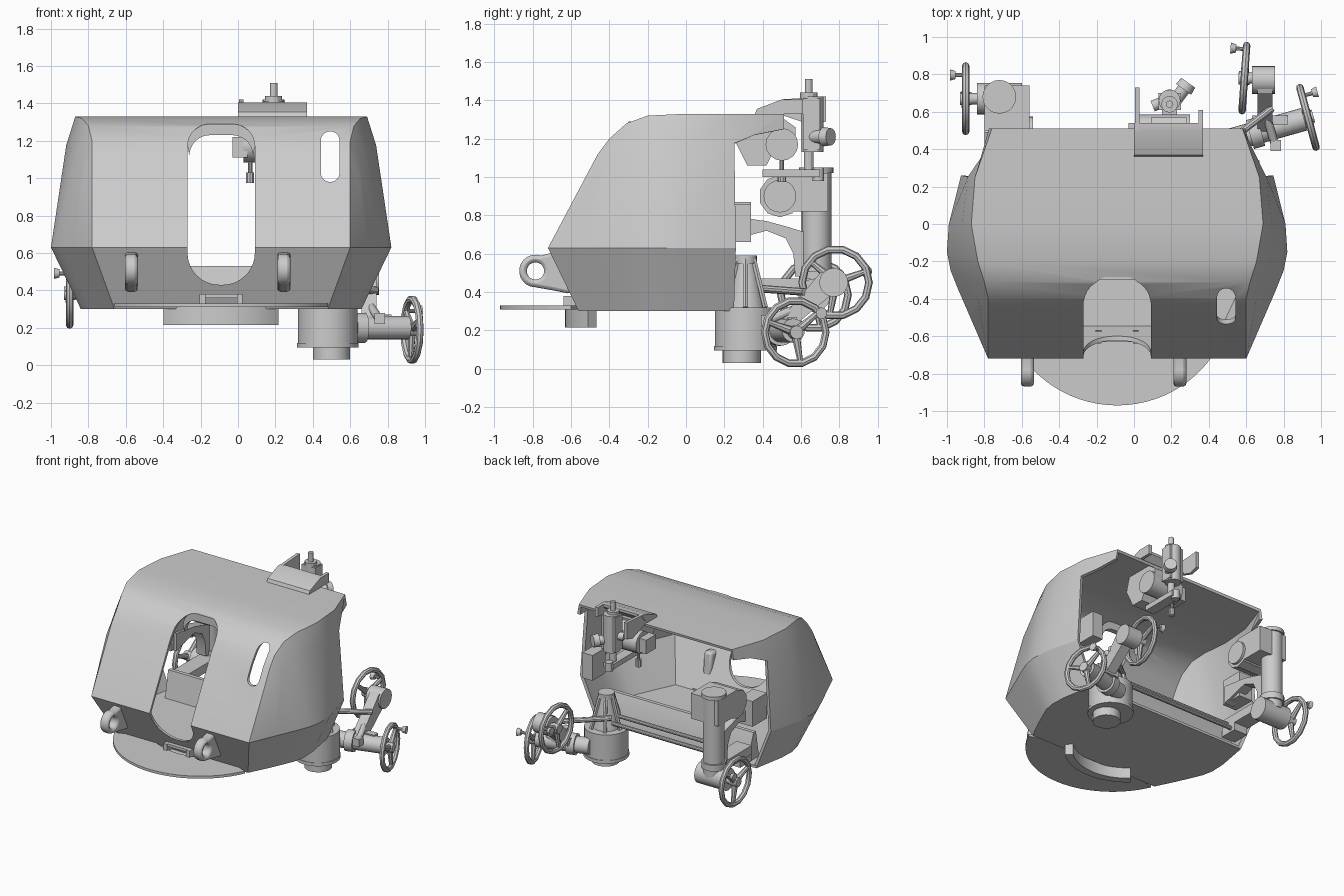
import bpy, bmesh, math
from mathutils import Vector, Matrix

if "Cube" in bpy.data.objects:
    bpy.data.objects.remove(bpy.data.objects["Cube"])

CX = -0.09  # centre line of the shield


def make(name, bm):
    me = bpy.data.meshes.new(name)
    bm.to_mesh(me)
    bm.free()
    ob = bpy.data.objects.new(name, me)
    bpy.context.collection.objects.link(ob)
    return ob


def prism(name, pts, axis, a, b):
    """Extrude a 2D outline along axis: x takes (y,z), y takes (x,z), z takes (x,y)."""
    put = {'x': lambda p, t: (t, p[0], p[1]), 'y': lambda p, t: (p[0], t, p[1]),
           'z': lambda p, t: (p[0], p[1], t)}[axis]
    bm = bmesh.new()
    lo = [bm.verts.new(put(p, a)) for p in pts]
    hi = [bm.verts.new(put(p, b)) for p in pts]
    n = len(pts)
    bm.faces.new(lo)
    bm.faces.new(hi[::-1])
    for i in range(n):
        bm.faces.new((lo[i], lo[(i + 1) % n], hi[(i + 1) % n], hi[i]))
    bmesh.ops.recalc_face_normals(bm, faces=bm.faces)
    return make(name, bm)


def box(name, x0, x1, y0, y1, z0, z1):
    return prism(name, [(x0, y0), (x1, y0), (x1, y1), (x0, y1)], 'z', z0, z1)


def cyl(name, p, q, r, r2=None, seg=20):
    p, q = Vector(p), Vector(q)
    d = q - p
    m = Matrix.Translation((p + q) / 2) @ d.to_track_quat('Z', 'Y').to_matrix().to_4x4()
    bm = bmesh.new()
    bmesh.ops.create_cone(bm, cap_ends=True, segments=seg, radius1=r,
                          radius2=r if r2 is None else r2, depth=d.length, matrix=m)
    return make(name, bm)


def arc(cx, cy, r, a0, a1, n):
    return [(cx + r * math.cos(math.radians(a0 + (a1 - a0) * i / n)),
             cy + r * math.sin(math.radians(a0 + (a1 - a0) * i / n))) for i in range(n + 1)]


def slot(cx, z0, z1, half, rb, rt):
    return (arc(cx - half + rb, z0 + rb, rb, 180, 270, 8) + arc(cx + half - rb, z0 + rb, rb, 270, 360, 8)
            + arc(cx + half - rt, z1 - rt, rt, 0, 90, 8) + arc(cx - half + rt, z1 - rt, rt, 90, 180, 8))


def cut(ob, cutter):
    mod = ob.modifiers.new("cut", 'BOOLEAN')
    mod.operation, mod.object, mod.solver = 'DIFFERENCE', cutter, 'EXACT'
    bpy.context.view_layer.objects.active = ob
    bpy.ops.object.modifier_apply(modifier=mod.name)
    bpy.data.objects.remove(cutter)


def handwheel(name, c, normal, r, turn):
    c, n = Vector(c), Vector(normal).normalized()
    rot = n.to_track_quat('Z', 'Y')
    bpy.ops.mesh.primitive_torus_add(location=c, rotation=rot.to_euler(), major_radius=r - .02,
                                     minor_radius=.02, major_segments=14, minor_segments=8)
    bpy.context.object.name = name + "_rim"
    spoke = lambda a: rot @ Vector((math.cos(a), math.sin(a), 0))
    for i in range(3):
        cyl(name + "_spoke", c, c + spoke(turn + i * math.tau / 3) * (r - .02), .024, .014, 8)
    cyl(name + "_hub", c - n * .03, c + n * .03, .035)
    k = c + spoke(turn) * (r - .03)
    cyl(name + "_handle", k, k + n * .07, .011, seg=10)
    cyl(name + "_knob", k + n * .055, k + n * .085, .022, .03, 12)


# armoured shield: centre strip edge A, upper bulge M, waist W, bottom B
A = [(.57, -.56, .30), (.69, -.72, .63), (.69, -.46, 1.12), (.69, -.40, 1.2), (.71, -.31, 1.28),
     (.745, -.2, 1.32), (.78, 0, 1.33), (.76, .25, 1.33), (.67, .51, 1.33)]
W = [A[1], (.785, -.5, .63), (.85, -.35, .63), (.89, -.25, .63), (.91, -.15, .63), (.90, 0, .63), (.835, .26, .63)]
B = [A[0], (.64, -.42, .3), (.69, -.31, .3), (.73, -.22, .3), (.75, -.13, .3), (.745, 0, .3), (.70, .25, .3)]
M = [A[1]] + [tuple(Vector(w).lerp(Vector(a), .78) + Vector((.022, 0, 0))) for w, a in zip(W[1:], A[2:8])]
bm = bmesh.new()


def face(*pts):
    bm.faces.new([bm.verts.new(p) for p in dict.fromkeys(pts)])


def at(p, s):
    return (CX + s * p[0], p[1], p[2])


for a, b in zip(A, A[1:]):
    face(at(a, -1), at(a, 1), at(b, 1), at(b, -1))
for s in (-1, 1):
    for i in range(6):
        for lo, hi in ((B, W), (W, M), (M, A[1:])):
            face(at(lo[i], s), at(lo[i + 1], s), at(hi[i + 1], s), at(hi[i], s))
    e0, e1 = (.725, .36, 1.22), (.685, .51, 1.25)
    face(at(M[6], s), at(e0, s), at(e1, s), at(A[8], s), at(A[7], s))
bmesh.ops.remove_doubles(bm, verts=bm.verts, dist=.0005)
bmesh.ops.recalc_face_normals(bm, faces=bm.faces)
if max(bm.faces, key=lambda f: f.calc_center_median().z).normal.z < 0:
    bmesh.ops.reverse_faces(bm, faces=bm.faces)
shield = make("shield", bm)
sol = shield.modifiers.new("thickness", 'SOLIDIFY')
sol.thickness, sol.offset = .025, -1
bpy.context.view_layer.objects.active = shield
bpy.ops.object.modifier_apply(modifier=sol.name)
# gun opening and sight window
cut(shield, prism("gun_opening_cutter", slot(CX, .43, 1.29, .18, .17, .12), 'y', -1, 0))
cut(shield, prism("window_cutter", slot(.493, .98, 1.25, .05, .049, .049), 'y', -1, 0))
# inner lip over the gun opening
prism("opening_lip", arc(CX + .06, 1.17, .12, 0, 90, 8) + arc(CX - .06, 1.17, .12, 90, 180, 8)
      + arc(CX - .06, 1.12, .11, 180, 90, 8) + arc(CX + .06, 1.12, .11, 90, 0, 8), 'y', -.30, -.26)

# floor and rear sill
prism("floor", [(CX + p[0], p[1]) for p in B] + [(CX - p[0], p[1]) for p in B[::-1]], 'z', .30, .32)
prism("rear_sill", [(.1, .31), (.24, .31), (.24, .34), (.17, .53), (.14, .53)], 'x', CX - .62, CX + .62)

# front base plate with curved skirt
prism("base_plate", arc(CX, -.345, .625, 204, 336, 28) + arc(CX, -.17, .46, 312, 228, 16), 'z', .31, .33)
prism("base_skirt", arc(CX, -.17, .46, 228, 312, 16) + arc(CX, -.17, .40, 312, 228, 16), 'z', .215, .315)
for x in (-.19, .01):
    box("latch_post", x - .015, x + .015, -.64, -.57, .32, .38)
box("latch_bar", -.2, .02, -.63, -.59, .36, .38)

# lifting lugs with rounded edges
for x in (-.57, .245):
    outer = [(-.62, .61), (-.70, .605)] + arc(-.785, .51, .085, 70, 270, 12) + [(-.70, .41), (-.60, .39)]
    lug = prism("lifting_lug", outer, 'x', x - .035, x + .035)
    cut(lug, cyl("lug_cutter", (x - .1, -.785, .51), (x + .1, -.785, .51), .045))
    bev = lug.modifiers.new("round", 'BEVEL')
    bev.width, bev.segments = .018, 2

# right gear column
gx, gy = .48, .31
cyl("gear_foot", (gx + .02, gy - .02, .03), (gx + .02, gy - .02, .11), .1, seg=24)
cyl("gear_flange", (gx, gy, .095), (gx, gy, .12), .165, seg=24)
cyl("gear_drum", (gx, gy, .12), (gx, gy, .32), .16, seg=24)
cyl("gear_neck", (gx, gy, .32), (gx, gy, .56), .1, .05)
for i in range(6):
    a = i * math.tau / 6
    d = Vector((math.cos(a), math.sin(a), 0))
    cyl("gear_rib", Vector((gx, gy, .32)) + d * .12, Vector((gx, gy, .57)) + d * .05, .015, seg=6)
cyl("gear_cap", (gx, gy, .55), (gx, gy, .59), .06)
# lower right handwheel on its tube
cyl("lower_tube", (.52, .45, .2), (.91, .56, .2), .062)
cyl("lower_tube_collar", (.62, .478, .2), (.68, .495, .2), .08)
handwheel("lower_wheel", (.93, .57, .19), (.96, .26, 0), .185, math.radians(40))
# upper right handwheel on a slanted stand
prism("wheel_stand", [(.46, .22), (.56, .22), (.80, .42), (.76, .52), (.70, .50)], 'x', .66, .74)
cyl("upper_drum", (.63, .77, .45), (.755, .77, .45), .075)
cyl("upper_shaft", (.56, .78, .45), (.64, .78, .45), .03)
handwheel("upper_wheel", (.59, .78, .45), (-1, .07, 0), .195, math.radians(160))
cyl("stand_rod", (.76, .40, .24), (.68, .68, .36), .022, seg=12)
cyl("stand_link", (.4, .36, .42), (.74, .62, .40), .02, seg=10)
box("rod_end", .73, .785, .39, .45, .22, .28)
box("stand_clamp", .63, .82, .53, .58, .22, .27)

# cross rods between the gear groups
for y, z in ((.30, .42), (.34, .37)):
    cyl("cross_rod", (.45, y, z), (-.68, y, z), .015, seg=10)
box("rod_bracket", -.74, -.62, .24, .38, .34, .46)

# left gear column
lx, ly = -.72, .68
cyl("left_tube", (lx, ly, .40), (lx, ly, 1.04), .078)
cyl("left_tube_cap", (lx, ly, 1.02), (lx, ly, 1.05), .09)
cyl("left_tube_collar", (lx, ly, .46), (lx, ly, .51), .09)
cyl("left_gear_case", (-.84, .67, .385), (-.6, .67, .385), .085)
cyl("left_wheel_shaft", (-.9, .67, .385), (-.8, .67, .385), .03)
handwheel("left_wheel", (-.9, .67, .385), (-1, 0, 0), .195, math.radians(140))
cyl("left_drum", (-.8, .49, .9), (-.56, .49, .9), .11, seg=10)
cyl("left_drum_lid", (-.57, .49, .9), (-.54, .49, .9), .085)
box("left_drum_mount", -.80, -.56, .5, .74, .82, 1.02)
prism("left_bracket", [(.2, .80), (.42, .77), (.53, .74), (.66, .70), (.66, .48), (.57, .48), (.56, .60),
                       (.52, .68), (.42, .72), (.2, .66)], 'x', -.76, -.68)
box("left_link", -.75, -.62, .25, .65, .40, .47)
box("left_wall_pad", -.82, -.70, .16, .34, .67, .87)
box("right_wall_pad", .58, .67, .18, .34, .66, .86)

# sight hood on the roof
prism("sight_hood", [(.36, 1.33), (.37, 1.355), (.5, 1.405), (.54, 1.405), (.54, 1.385), (.48, 1.33)], 'x', 0, .37)
cheek = [(.48, 1.33), (.50, 1.405)]
prism("hood_cheek_left", cheek + [(.73, 1.42), (.73, 1.29), (.66, 1.27)], 'x', .005, .03)
prism("hood_cheek_right", cheek + [(.61, 1.405), (.61, 1.33)], 'x', .345, .37)

# periscope sight
box("sight_body", .13, .25, .61, .70, 1.14, 1.41)
cyl("sight_barrel", (.19, .66, 1.13), (.19, .66, 1.42), .058)
cyl("sight_post", (.19, .64, 1.40), (.19, .64, 1.51), .02, seg=12)
cyl("sight_post_collar", (.19, .64, 1.41), (.19, .64, 1.44), .045, seg=12)
cyl("eyepiece", (.22, .66, 1.21), (.28, .74, 1.21), .035)
cyl("eyepiece_cup", (.265, .72, 1.21), (.29, .755, 1.21), .05, .045)
cyl("side_knob", (.10, .63, 1.25), (.15, .65, 1.25), .03)
cyl("lower_sight_post", (.19, .64, 1.02), (.19, .64, 1.14), .025, seg=12)
prism("sight_carrier", [(.25, 1.2), (.32, 1.06), (.42, 1.06), (.46, 1.14), (.57, 1.14), (.57, 1.26), (.5, 1.31),
                        (.28, 1.31)], 'x', .09, .28)
box("sight_arm", .15, .23, .4, .70, 1.0, 1.04)
cyl("sight_arm_end", (.19, .69, .98), (.19, .69, 1.05), .03)
box("sight_side_box", -.03, .05, .42, .54, 1.11, 1.22)
cyl("sight_side_drum", (.03, .5, 1.17), (.3, .5, 1.17), .085, seg=16)
cyl("sight_side_rod", (.065, .5, 1.0), (.065, .5, 1.15), .012, seg=10)
cyl("sight_side_rod_knob", (.065, .5, .975), (.065, .5, 1.03), .022, seg=10)

# keep edges crisp on every part
bpy.ops.object.select_all(action='SELECT')
bpy.context.view_layer.objects.active = shield
bpy.ops.object.shade_smooth_by_angle(angle=math.radians(28))
